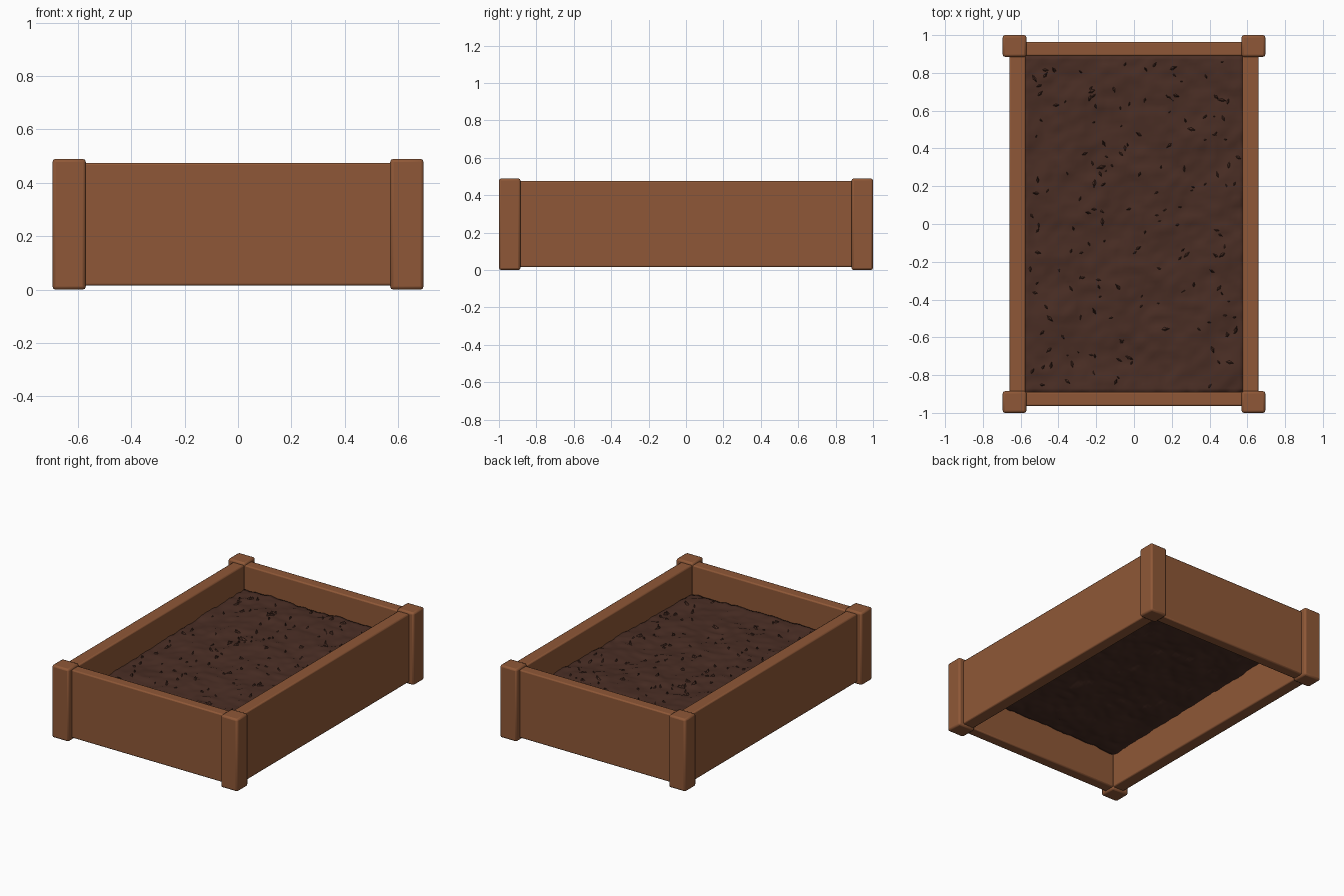
import bpy, bmesh, random, math
from mathutils import Vector, noise

if "Cube" in bpy.data.objects:
    bpy.data.objects.remove(bpy.data.objects["Cube"])

random.seed(4)


def material(name, rgb):
    m = bpy.data.materials.new(name)
    m.diffuse_color = (*rgb, 1)
    m.use_nodes = True
    m.node_tree.nodes["Principled BSDF"].inputs["Base Color"].default_value = m.diffuse_color
    return m


wood = material("warm brown wood", (0.275, 0.097, 0.038))
earth = material("dark brown soil", (0.068, 0.027, 0.018))


def finish(bm, name, mat):
    me = bpy.data.meshes.new(name)
    bm.to_mesh(me)
    bm.free()
    me.materials.append(mat)
    ob = bpy.data.objects.new(name, me)
    bpy.context.collection.objects.link(ob)
    return ob


def box(name, lo, hi, bevel):
    bm = bmesh.new()
    bmesh.ops.create_cube(bm, size=1)
    for v in bm.verts:
        v.co = Vector([(a + b) / 2 + c * (b - a) for a, b, c in zip(lo, hi, v.co)])
    ob = finish(bm, name, wood)
    mod = ob.modifiers.new("soft edges", "BEVEL")
    mod.width = bevel
    mod.segments = 2
    bpy.context.view_layer.objects.active = ob
    ob.select_set(True)
    bpy.ops.object.shade_smooth_by_angle(angle=math.radians(35))
    ob.select_set(False)
    return ob


# corner posts
for sx, nx in ((-1, "left"), (1, "right")):
    for sy, ny in ((-1, "front"), (1, "back")):
        x = sorted((sx * 0.695, sx * 0.57))
        y = sorted((sy * 1.0, sy * 0.885))
        box(f"{ny}_{nx}_post", (x[0], y[0], 0), (x[1], y[1], 0.49), 0.012)

# boards between the posts
for s, side, end in ((-1, "left", "front"), (1, "right", "back")):
    x = sorted((s * 0.575, s * 0.66))
    y = sorted((s * 0.89, s * 0.963))
    box(f"{side}_board", (x[0], -0.9, 0.015), (x[1], 0.9, 0.475), 0.008)
    box(f"{end}_board", (-0.59, y[0], 0.015), (0.59, y[1], 0.475), 0.008)


# lumpy soil layer, slightly higher at the back
def soil_height(x, y):
    p = Vector((x * 5, y * 5, 0))
    return 0.297 + 0.018 * y + 0.016 * noise.noise(p) + 0.010 * noise.noise(p * 4)


bm = bmesh.new()
bmesh.ops.create_grid(bm, x_segments=50, y_segments=76, size=1)
for v in bm.verts:
    x, y = v.co.x * 0.58, v.co.y * 0.893
    v.co = Vector((x, y, soil_height(x, y)))
for f in bm.faces:
    f.smooth = True
soil = finish(bm, "soil", earth)
mod = soil.modifiers.new("layer depth", "SOLIDIFY")
mod.thickness = 0.03
mod.offset = -1

# small curled crumbs poking out of the soil
bm = bmesh.new()
for i in range(170):
    x, y = random.uniform(-0.55, 0.55), random.uniform(-0.86, 0.86)
    a, r = random.uniform(0, math.tau), random.uniform(0.01, 0.024)
    z = soil_height(x, y)
    base = [bm.verts.new((x + r * k * math.cos(a + t), y + r * k * math.sin(a + t), z - 0.008))
            for t, k in ((0, 1.3), (1.9, 0.6), (math.pi, 1.3), (4.4, 0.6))]
    tip = bm.verts.new((x + r * 0.8 * math.cos(a), y + r * 0.8 * math.sin(a),
                        z + random.uniform(0.006, 0.022)))
    bm.faces.new(base[::-1])
    for j in range(4):
        bm.faces.new((base[j], base[(j + 1) % 4], tip))
finish(bm, "soil_crumbs", earth)
